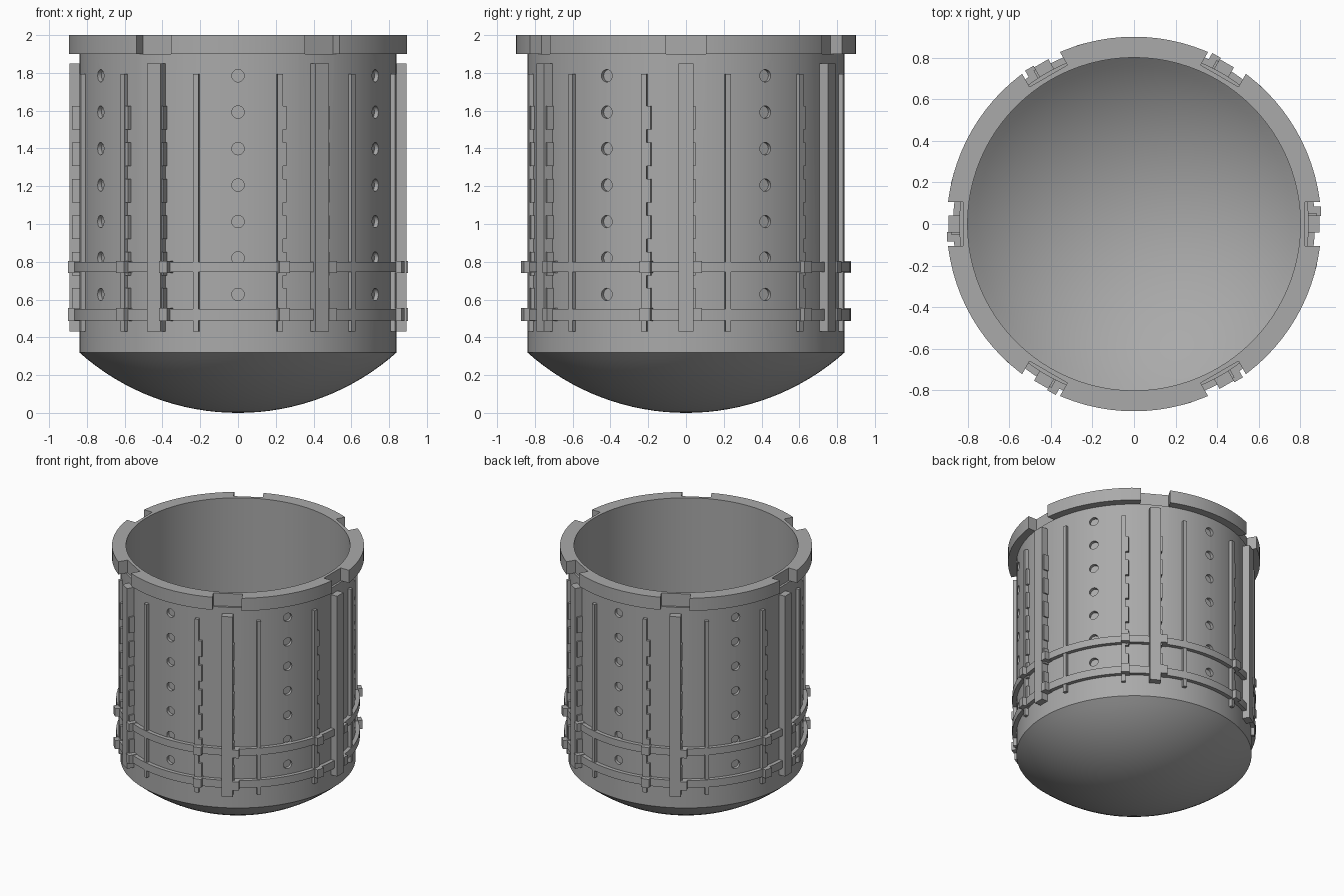
import bpy, bmesh, math
from mathutils import Matrix

cube = bpy.data.objects.get("Cube")
if cube:
    bpy.data.objects.remove(cube, do_unlink=True)

grey = bpy.data.materials.new("plain_grey")
grey.use_nodes = True
colour = (0.40, 0.40, 0.40, 1)
grey.diffuse_color = colour
grey.node_tree.nodes["Principled BSDF"].inputs["Base Color"].default_value = colour

WALL = 0.84                                  # outer radius of the vessel wall
SECTORS = [math.radians(60 * k) for k in range(6)]


def finish(bm, name):
    bmesh.ops.recalc_face_normals(bm, faces=bm.faces)
    mesh = bpy.data.meshes.new(name)
    bm.to_mesh(mesh)
    bm.free()
    mesh.materials.append(grey)
    obj = bpy.data.objects.new(name, mesh)
    bpy.context.collection.objects.link(obj)
    return obj


def lathe(name, profile, closed=False, steps=96):
    """Spin a radius/height profile around the z axis."""
    bm = bmesh.new()
    verts = [bm.verts.new((r, 0, z)) for r, z in profile]
    edges = [bm.edges.new(pair) for pair in zip(verts, verts[1:])]
    if closed:
        edges.append(bm.edges.new((verts[-1], verts[0])))
    bmesh.ops.spin(bm, geom=verts + edges, cent=(0, 0, 0), axis=(0, 0, 1),
                   angle=math.tau, steps=steps, use_duplicate=False)
    bmesh.ops.remove_doubles(bm, verts=bm.verts, dist=0.0005)
    return finish(bm, name)


def add_block(bm, angle, radial, side, height):
    """Box given by (min, max) along the radius, the tangent and z."""
    spans = (radial, side, height)
    centre = [(a + b) / 2 for a, b in spans]
    size = [b - a for a, b in spans]
    matrix = (Matrix.Rotation(angle, 4, 'Z') @ Matrix.Translation(centre)
              @ Matrix.Diagonal((*size, 1)))
    bmesh.ops.create_cube(bm, size=1, matrix=matrix)


def smooth(obj):
    bpy.ops.object.select_all(action='DESELECT')
    obj.select_set(True)
    bpy.context.view_layer.objects.active = obj
    bpy.ops.object.shade_smooth_by_angle(angle=math.radians(30))


def dome(ball, edge, count=16):
    """Points of a shallow spherical cap, from its centre to its edge."""
    reach = math.asin(edge / ball)
    return [(ball * math.sin(reach * i / count),
             BALL - ball * math.cos(reach * i / count)) for i in range(count + 1)]


# Vessel: domed bottom, straight wall, thick rim, hollow inside
BALL = 1.2625
outside = dome(BALL, WALL)
inside = dome(BALL - 0.04, 0.80)
vessel = lathe("vessel", outside + [(WALL, 1.9), (0.9, 1.9), (0.9, 2), (0.8, 2)]
               + inside[::-1])

# Rim notches and columns of blind holes
cut = bmesh.new()
for a in SECTORS:
    add_block(cut, a, (0.822, 1.0), (-0.105, 0.105), (1.9, 2.1))
    for row in range(7):
        m = (Matrix.Rotation(a + math.radians(30), 4, 'Z')
             @ Matrix.Translation((0.865, 0, 0.627 + 0.193 * row))
             @ Matrix.Rotation(math.pi / 2, 4, 'Y'))
        bmesh.ops.create_cone(cut, cap_ends=True, segments=20, radius1=0.033,
                              radius2=0.033, depth=0.1, matrix=m)
cutter = finish(cut, "cutter")
cutter.hide_render = True
mod = vessel.modifiers.new("cuts", 'BOOLEAN')
mod.operation = 'DIFFERENCE'
mod.solver = 'EXACT'
mod.object = cutter
bpy.context.view_layer.objects.active = vessel
bpy.ops.object.modifier_apply(modifier=mod.name)
bpy.data.objects.remove(cutter, do_unlink=True)
smooth(vessel)

# Upright ribs, and the short teeth along one side of them
wide, thin, teeth = bmesh.new(), bmesh.new(), bmesh.new()
for a in SECTORS:
    add_block(wide, a, (0.82, 0.892), (-0.04, 0.04), (0.43, 1.85))
    for turn in (-15, 15):
        add_block(thin, a + math.radians(turn), (0.82, 0.865),
                  (-0.014, 0.014), (0.43, 1.795))
    for row in range(6):
        z = 0.535 + 0.193 * row
        add_block(teeth, a, (0.82, 0.88), (0.03, 0.05), (z, z + 0.125))
        add_block(teeth, a - math.radians(15), (0.82, 0.86),
                  (0.01, 0.036), (z, z + 0.125))
finish(wide, "wide_ribs")
finish(thin, "thin_ribs")
finish(teeth, "rib_teeth")

# Two hoops with clamp blocks beside the ribs
clamps = bmesh.new()
for name, low, high in (("lower_hoop", 0.49, 0.55), ("upper_hoop", 0.745, 0.80)):
    smooth(lathe(name, [(0.83, low), (0.87, low), (0.87, high), (0.83, high)], True))
    for a in SECTORS:
        add_block(clamps, a, (0.82, 0.90), (0.038, 0.085), (low - 0.004, high + 0.004))
        add_block(clamps, a - math.radians(15), (0.82, 0.90),
                  (-0.014, 0.045), (low - 0.004, high + 0.004))
finish(clamps, "hoop_clamps")
